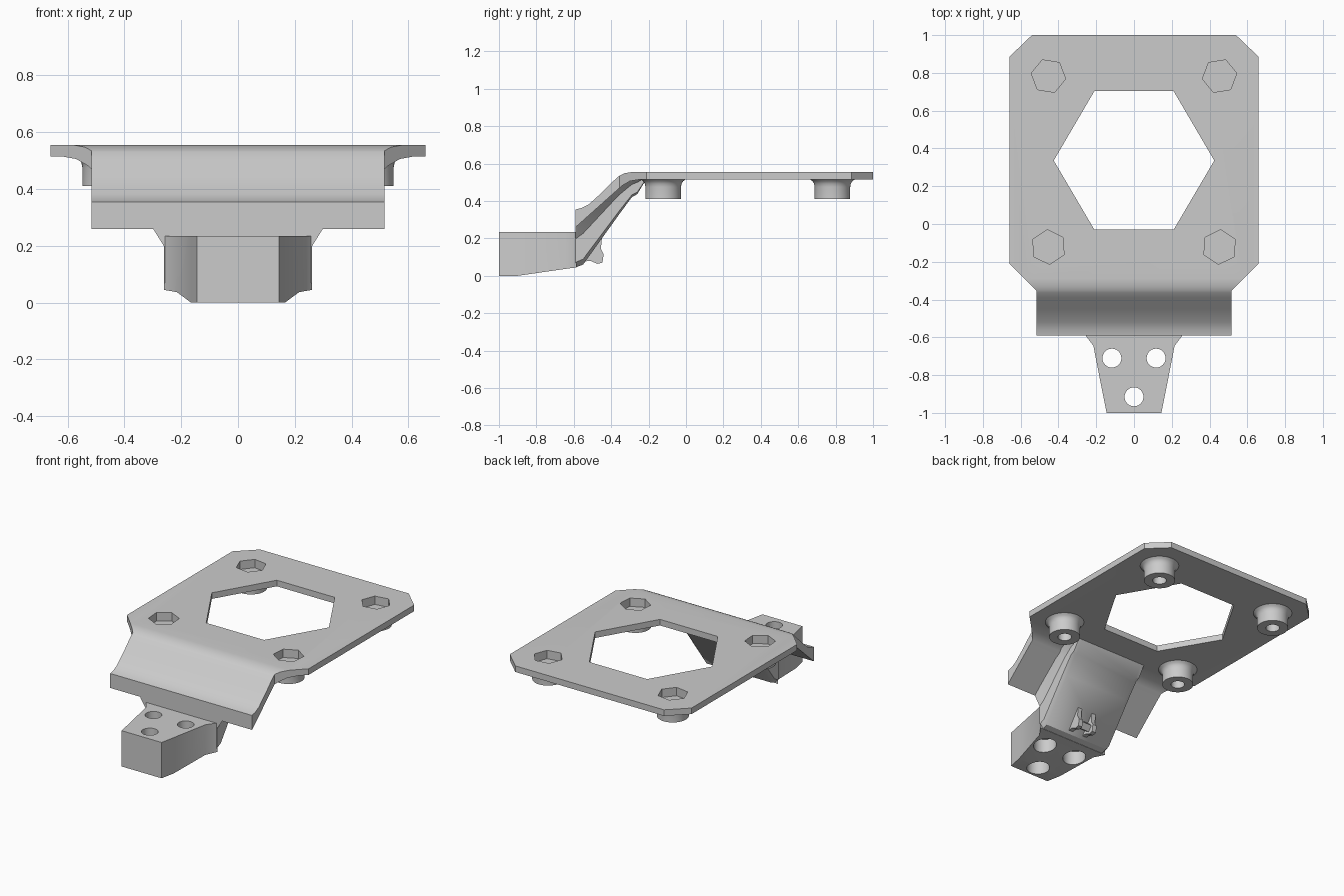
import bpy, bmesh, math

cube = bpy.data.objects.get("Cube")
if cube:
    bpy.data.objects.remove(cube, do_unlink=True)

grey = bpy.data.materials.new("plain grey")
grey.use_nodes = True
GREY = (0.6, 0.6, 0.6, 1.0)
grey.diffuse_color = GREY
for node in grey.node_tree.nodes:
    if node.type == 'BSDF_PRINCIPLED':
        node.inputs["Base Color"].default_value = GREY


def loft(name, sections):
    """Closed solid through a row of matching loops, capped at both ends."""
    bm = bmesh.new()
    loops = [[bm.verts.new(p) for p in s] for s in sections]
    n = len(loops[0])
    for a, b in zip(loops, loops[1:]):
        for i in range(n):
            j = (i + 1) % n
            bm.faces.new((a[i], a[j], b[j], b[i]))
    bm.faces.new(loops[0][::-1])
    bm.faces.new(loops[-1])
    bmesh.ops.recalc_face_normals(bm, faces=bm.faces)
    mesh = bpy.data.meshes.new(name)
    bm.to_mesh(mesh)
    bm.free()
    mesh.materials.append(grey)
    obj = bpy.data.objects.new(name, mesh)
    bpy.context.collection.objects.link(obj)
    return obj


def prism_z(name, outline, z0, z1):
    return loft(name, [[(x, y, z) for x, y in outline] for z in (z0, z1)])


def prism_x(name, profile, x0, x1):
    return loft(name, [[(x, y, z) for y, z in profile] for x in (x0, x1)])


def turned(name, cx, cy, rings, sides=40, turn=0.0):
    """Round or polygonal solid about a vertical axis; rings are (radius, z)."""
    angles = [math.radians(turn) + math.tau * i / sides for i in range(sides)]
    return loft(name, [[(cx + r * math.cos(a), cy + r * math.sin(a), z) for a in angles]
                       for r, z in rings])


def combine(obj, other, operation):
    """Apply a boolean and throw the helper away."""
    other.hide_render = True
    mod = obj.modifiers.new("combine", 'BOOLEAN')
    mod.operation = operation
    mod.solver = 'EXACT'
    mod.object = other
    bpy.context.view_layer.objects.active = obj
    bpy.ops.object.modifier_apply(modifier=mod.name)
    bpy.data.objects.remove(other, do_unlink=True)


def mirrored(half):
    """Outline from its right half, listed from front to back."""
    return half + [(-x, y) for x, y in reversed(half)]


# Mounting plate with its bent front ramp, trimmed to the outline
side_profile = [(1.0, 0.555), (-0.29, 0.555), (-0.33, 0.548), (-0.36, 0.532),
                (-0.39, 0.505), (-0.45, 0.445), (-0.52, 0.382), (-0.56, 0.362),
                (-0.59, 0.355), (-0.59, 0.26), (-0.40, 0.43), (-0.34, 0.483),
                (-0.30, 0.506), (-0.25, 0.515), (1.0, 0.515)]
plate = prism_x("mounting_plate", side_profile, -0.8, 0.8)
outline = mirrored([(0.515, -0.8), (0.515, -0.355), (0.66, -0.21),
                    (0.66, 0.885), (0.54, 1.0)])
combine(plate, prism_z("outline_cutter", outline, -0.5, 1.0), 'INTERSECT')

# Large hexagonal opening
opening = mirrored([(0.21, -0.03), (0.425, 0.336), (0.21, 0.703)])
combine(plate, prism_z("opening_cutter", opening, 0.3, 0.8), 'DIFFERENCE')

# Four screw bosses with flared roots, nut pockets above and bores below
for side in (-1, 1):
    for y, turn in ((0.783, 9), (-0.122, 26)):
        x = side * 0.453
        combine(plate, turned("boss", x, y, [
            (0.095, 0.41), (0.095, 0.475), (0.098, 0.492), (0.106, 0.505),
            (0.12, 0.516), (0.12, 0.53)]), 'UNION')
        combine(plate, turned("nut_cutter", x, y, [(0.092, 0.50), (0.092, 0.7)],
                              6, side * turn), 'DIFFERENCE')
        combine(plate, turned("bore_cutter", x, y, [(0.042, 0.3), (0.042, 0.49)]),
                'DIFFERENCE')

# Sloping support arm under the ramp: (y, top, bottom)
arm_sections = []
for y, top, low in ((-0.59, 0.27, 0.045), (-0.55, 0.305, 0.06), (-0.36, 0.48, 0.325),
                    (-0.29, 0.52, 0.42), (-0.26, 0.53, 0.437), (-0.215, 0.53, 0.513)):
    h = top - low
    half = [(0.235, low), (0.26, low + 0.12 * h), (0.26, top - 0.32 * h), (0.305, top)]
    arm_sections.append([(x, y, z) for x, z in mirrored(half)])
arm = loft("support_arm", arm_sections)

# Tapered front block: (y, half width, bottom)
block = loft("front_block", [
    [(-w, y, low), (w, y, low), (w, y, 0.235), (-w, y, 0.235)]
    for y, w, low in ((-1.0, 0.145, 0.0), (-0.9, 0.165, 0.0),
                      (-0.645, 0.215, 0.037), (-0.585, 0.26, 0.045))])

# Three screw holes, wider from below
for x, y in ((-0.117, -0.71), (0.117, -0.71), (0.0, -0.915)):
    combine(block, turned("hole_cutter", x, y, [
        (0.07, -0.1), (0.07, 0.11), (0.05, 0.11), (0.05, 0.4)]), 'DIFFERENCE')

# Cable tie anchor on the underside: two flared cheeks and a bridge
cheek_profile = [(-0.56, 0.075), (-0.51, 0.08), (-0.475, 0.064), (-0.447, 0.07),
                 (-0.44, 0.115), (-0.455, 0.143), (-0.45, 0.20), (-0.47, 0.22)]
parts = [plate, arm, block]
for label, s in (("left", 1), ("right", -1)):
    parts.append(prism_x(label + "_anchor_cheek", cheek_profile, s * 0.04, s * 0.07))
bridge_profile = [(-0.505, 0.095), (-0.48, 0.08), (-0.455, 0.115), (-0.475, 0.135)]
parts.append(prism_x("anchor_bridge", bridge_profile, -0.045, 0.045))

# Smooth the curves, keep the edges sharp
bpy.ops.object.select_all(action='DESELECT')
for obj in parts:
    obj.select_set(True)
bpy.context.view_layer.objects.active = plate
bpy.ops.object.shade_smooth_by_angle(angle=math.radians(30))
